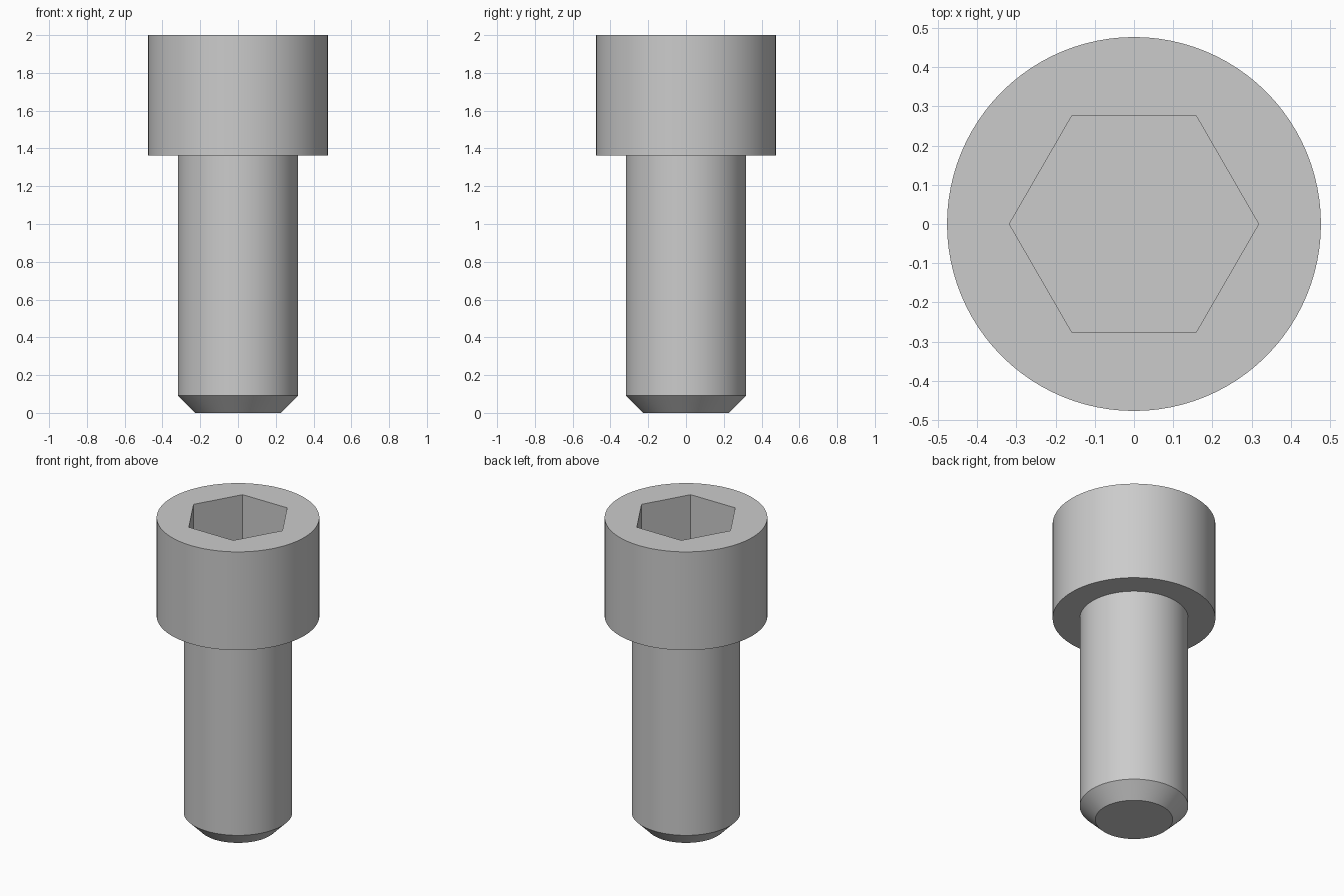
import bpy
import bmesh
from math import radians
from mathutils import Matrix

cube = bpy.data.objects.get("Cube")
if cube:
    bpy.data.objects.remove(cube, do_unlink=True)

UNIT = 2 / 22            # 22 units of overall length
SIDES = 96
TOP = 22 * UNIT
SOCKET_DEPTH = 3.5 * UNIT

# Steel material
steel = bpy.data.materials.new("grey steel")
steel.use_nodes = True
colour = (0.6, 0.6, 0.6, 1)
steel.diffuse_color = colour
steel.node_tree.nodes["Principled BSDF"].inputs["Base Color"].default_value = colour

bm = bmesh.new()


def ring(radius, z, sides=SIDES):
    """Add a horizontal loop and return its edges."""
    verts = bmesh.ops.create_circle(
        bm, segments=sides, radius=radius,
        matrix=Matrix.Translation((0, 0, z)))["verts"]
    # First corner on the x axis
    bmesh.ops.rotate(bm, verts=verts, cent=(0, 0, 0),
                     matrix=Matrix.Rotation(radians(90), 3, "Z"))
    return list({e for v in verts for e in v.link_edges})


def skin(loops):
    """Join consecutive loops with walls."""
    for a, b in zip(loops, loops[1:]):
        bmesh.ops.bridge_loops(bm, edges=a + b)


# Turned body: chamfered tip, shank, shoulder and head
body = [ring(r * UNIT, z * UNIT) for r, z in
        [(2.5, 0), (3.5, 1), (3.5, 15), (5.25, 15), (5.25, 22)]]
# Hexagonal socket, corners on the x axis
socket = [ring(3.5 * UNIT, z, 6) for z in (TOP, TOP - SOCKET_DEPTH)]
skin(body)
skin(socket)

# Tip cap, socket floor and the flat rim around the socket
bmesh.ops.edgeloop_fill(bm, edges=body[0])
bmesh.ops.edgeloop_fill(bm, edges=socket[-1])
bmesh.ops.triangle_fill(bm, edges=body[-1] + socket[0], use_beauty=True)
bmesh.ops.recalc_face_normals(bm, faces=bm.faces)

mesh = bpy.data.meshes.new("socket_head_bolt")
bm.to_mesh(mesh)
bm.free()
mesh.materials.append(steel)
bolt = bpy.data.objects.new("socket_head_bolt", mesh)
bpy.context.collection.objects.link(bolt)

# Smooth round walls, crisp edges
bpy.ops.object.select_all(action="DESELECT")
bolt.select_set(True)
bpy.context.view_layer.objects.active = bolt
bpy.ops.object.shade_smooth_by_angle(angle=radians(30))
